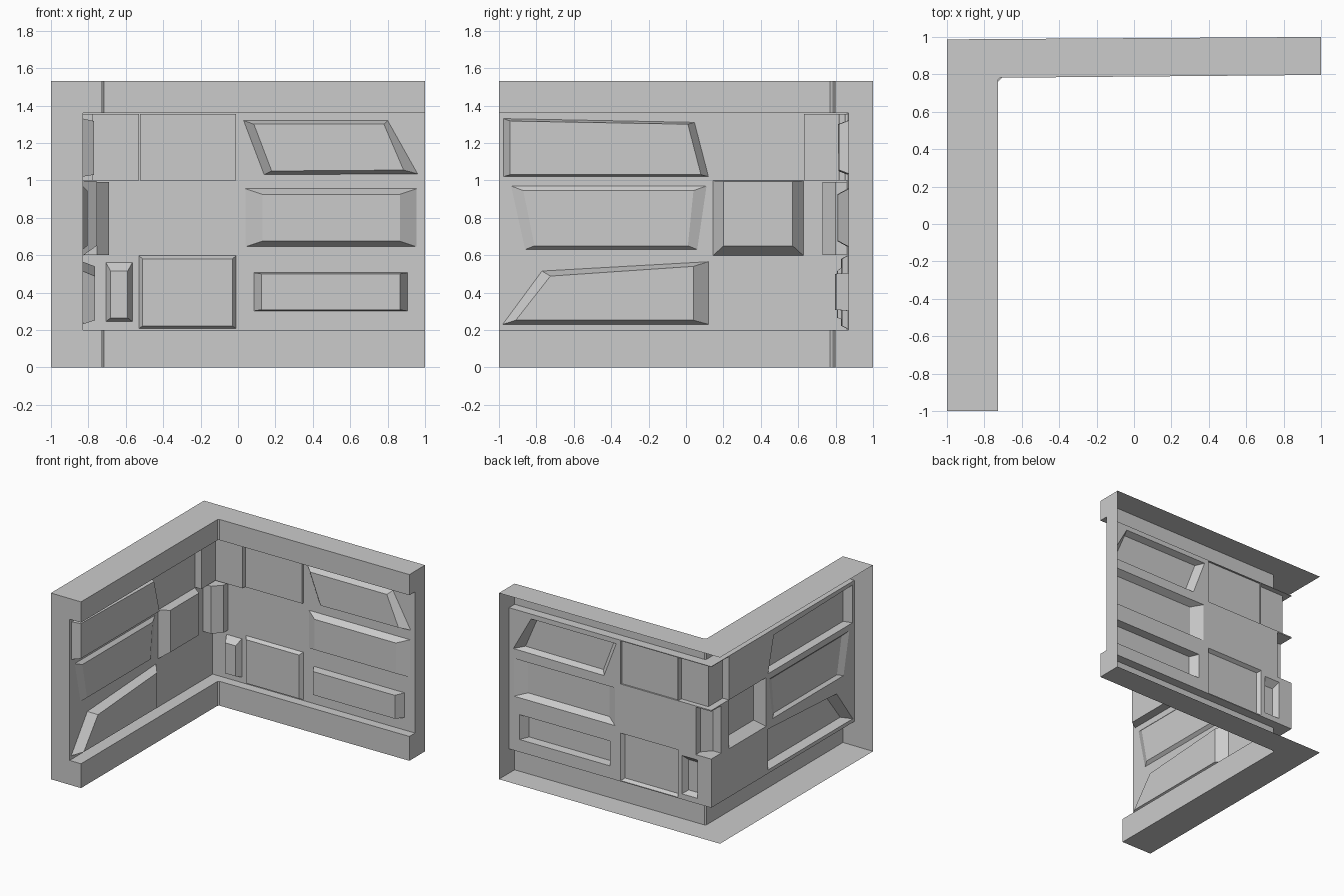
import bpy, bmesh
from mathutils import Vector

if "Cube" in bpy.data.objects:
    bpy.data.objects.remove(bpy.data.objects["Cube"])

TOP, LOW, HIGH = 1.53, 0.2, 1.36
X_IN = -0.83                     # recessed plane of the left wall


def back(u, w, d=0.0):           # back wall, slightly skewed in plan
    return Vector((u, 0.863 + 0.007 * u - d, w))


def left(u, w, d=0.0):
    return Vector((X_IN + d, u, w))


Y_IN = back(X_IN, 0).y


def poly(bm, pts):
    return bm.faces.new([bm.verts.new(p) for p in pts])


def finish(bm, name, direction):
    """Weld, orient the open shell towards the room side and link it."""
    bmesh.ops.remove_doubles(bm, verts=bm.verts, dist=0.0004)
    bmesh.ops.recalc_face_normals(bm, faces=bm.faces)
    d = Vector(direction)
    if sum(f.normal.dot(d) * f.calc_area() for f in bm.faces) < 0:
        bmesh.ops.reverse_faces(bm, faces=bm.faces)
    me = bpy.data.meshes.new(name)
    bm.to_mesh(me)
    bm.free()
    ob = bpy.data.objects.new(name, me)
    bpy.context.collection.objects.link(ob)
    return ob


def box(a, b, c, d):
    return [(a, c), (b, c), (b, d), (a, d)]


# Rails, ledges and end caps: an L-shaped channel open at the back
outer = [(1, 1), (-1, 0.987), (-1, -1)]
rail = [(1, 0.797), (-0.716, 0.782), (-0.727, 0.771), (-0.727, -1)]
recess = [(1, back(1, 0).y), (X_IN, Y_IN), (X_IN, -1)]
bm = bmesh.new()
for path, zs in ((outer, (0, TOP)), (recess, (LOW, HIGH))):
    for z in zs:
        poly(bm, [(x, y, z) for x, y in path + rail[::-1]])
for z0, z1 in ((0, LOW), (HIGH, TOP)):
    for (ax, ay), (bx, by) in zip(rail, rail[1:]):
        poly(bm, [(ax, ay, z0), (bx, by, z0), (bx, by, z1), (ax, ay, z1)])
for i in (0, -1):
    o, r, p = outer[i], rail[i], recess[i]
    prof = [(o, 0), (r, 0), (r, LOW), (p, LOW), (p, HIGH), (r, HIGH), (r, TOP), (o, TOP)]
    poly(bm, [(q[0], q[1], z) for q, z in prof])
finish(bm, "wall_frame", (1, -1, 0))


# Recessed wall sheets with raised, hollow-backed blocks
def panel(name, to3d, corner, far, lower, upper, blocks, direction):
    outline = [(far, LOW), (far, HIGH), (corner, HIGH), (corner, 1.355),
               (upper, 1.355), (upper, 1.0), (corner, 1.0), (corner, 0.99),
               (lower, 0.99), (lower, 0.6), (corner, 0.6), (corner, LOW)]
    bm = bmesh.new()
    edges = []

    def loop(pts):
        vs = [bm.verts.new(to3d(*p)) for p in pts]
        edges.extend(bm.edges.new((vs[i], vs[(i + 1) % len(vs)])) for i in range(len(vs)))
        return vs

    loop(outline)
    rings = [(loop(base), face, d) for base, face, d in blocks]
    bmesh.ops.triangle_fill(bm, edges=edges, use_beauty=True, normal=direction)
    for base, face, d in rings:
        tip = [bm.verts.new(to3d(u, w, d)) for u, w in face]
        bm.faces.new(tip)
        for i in range(4):
            j = (i + 1) % 4
            bm.faces.new((base[i], base[j], tip[j], tip[i]))
    finish(bm, name, direction)


back_blocks = [
    ([(0.14, 1.03), (0.96, 1.035), (0.80, 1.32), (0.03, 1.32)],
     [(0.18, 1.05), (0.885, 1.055), (0.78, 1.30), (0.085, 1.30)], 0.05),
    (box(0.04, 0.955, 0.645, 0.955), box(0.13, 0.865, 0.675, 0.925), 0.055),
    (box(0.085, 0.905, 0.302, 0.506), box(0.125, 0.865, 0.308, 0.5), 0.068),
    (box(-0.53, -0.01, 0.207, 0.597), box(-0.51, -0.03, 0.222, 0.58), 0.03),
    (box(-0.705, -0.565, 0.245, 0.56), box(-0.682, -0.59, 0.265, 0.515), 0.05),
    (box(-0.524, -0.01, 1.0, 1.354), box(-0.524, -0.012, 1.0, 1.354), 0.012),
]
left_blocks = [
    ([(-0.975, 1.02), (0.12, 1.02), (0.045, 1.31), (-0.975, 1.33)],
     [(-0.94, 1.03), (0.08, 1.03), (0.01, 1.30), (-0.94, 1.317)], 0.06),
    ([(-0.86, 0.63), (0.06, 0.63), (0.11, 0.97), (-0.935, 0.97)],
     [(-0.81, 0.65), (0.01, 0.65), (0.04, 0.945), (-0.87, 0.945)], 0.025),
    ([(-0.98, 0.23), (0.12, 0.23), (0.12, 0.565), (-0.77, 0.515)],
     [(-0.91, 0.252), (0.04, 0.252), (0.04, 0.54), (-0.725, 0.488)], 0.065),
    (box(0.145, 0.628, 0.597, 0.998), box(0.2, 0.57, 0.65, 0.995), 0.075),
]
panel("back_panel", back, X_IN, 1, -0.69, -0.53, back_blocks, (0, -1, 0))
panel("left_panel", left, Y_IN, -1, 0.73, 0.63, left_blocks, (1, 0, 0))


# Stones that wrap around the inner corner
def corner_stone(name, path, z0, z1):
    bm = bmesh.new()
    for (ax, ay), (bx, by) in zip(path, path[1:]):
        poly(bm, [(ax, ay, z0), (bx, by, z0), (bx, by, z1), (ax, ay, z1)])
    for z in (z0, z1):
        poly(bm, [(x, y, z) for x, y in path + [(X_IN, Y_IN)]])
    finish(bm, name, (1, -1, 0))


corner_stone("upper_corner_stone",
             [(X_IN, 0.63), (-0.775, 0.63), (-0.775, 0.815), (-0.53, 0.817),
              (-0.53, back(-0.53, 0).y)], 1.0, 1.355)
corner_stone("middle_corner_stone",
             [(X_IN, 0.73), (-0.755, 0.73), (-0.69, 0.80), (-0.69, back(-0.69, 0).y)],
             0.6, 0.99)
